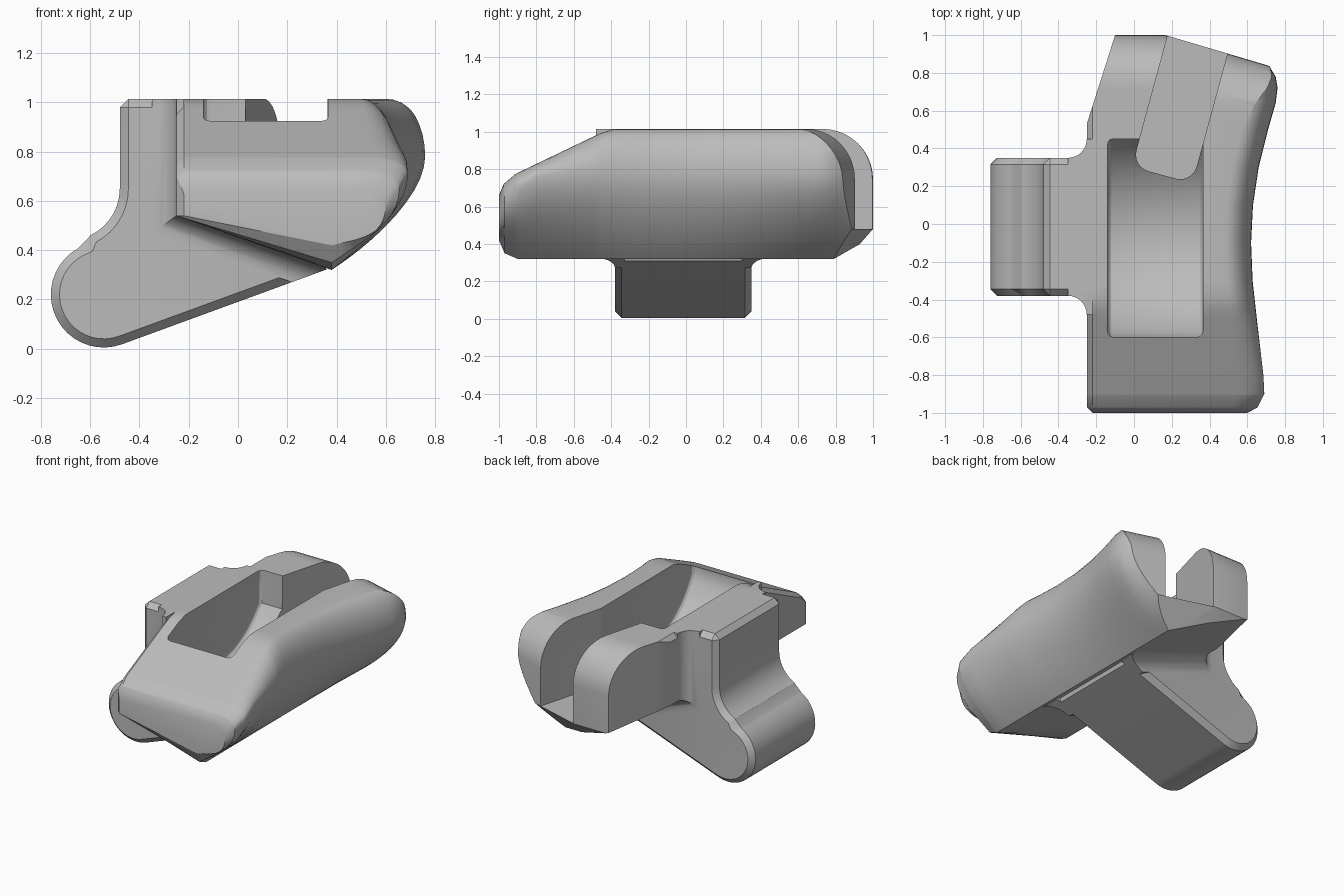
import bpy, bmesh, math
from mathutils import Vector, Matrix

if "Cube" in bpy.data.objects:
    bpy.data.objects.remove(bpy.data.objects["Cube"])

TOP = 1.015
KEEL = (0.38, 0.32)
ARM_Y, ARM_HALF, FILLET = -0.015, 0.365, 0.1


def arc(cx, cy, rx, ry, a0, a1, n):
    return [(cx + rx * math.cos(math.radians(a0 + (a1 - a0) * i / n)),
             cy + ry * math.sin(math.radians(a0 + (a1 - a0) * i / n))) for i in range(n + 1)]


def loft(name, rings):
    """Closed skin through rings of equal length, capped at both ends."""
    bm = bmesh.new()
    vs = [[bm.verts.new(p) for p in ring] for ring in rings]
    n = len(rings[0])
    for a, b in zip(vs, vs[1:]):
        for i in range(n):
            j = (i + 1) % n
            bm.faces.new((a[i], a[j], b[j], b[i]))
    bm.faces.new(vs[0])
    bm.faces.new(vs[-1])
    bmesh.ops.recalc_face_normals(bm, faces=bm.faces)
    mesh = bpy.data.meshes.new(name)
    bm.to_mesh(mesh)
    bm.free()
    obj = bpy.data.objects.new(name, mesh)
    bpy.context.collection.objects.link(obj)
    return obj


def prism(name, outline, axis, lo, hi):
    place = {"x": lambda p, t: (t, p[0], p[1]),
             "y": lambda p, t: (p[0], t, p[1]),
             "z": lambda p, t: (p[0], p[1], t)}[axis]
    return loft(name, [[place(p, t) for p in outline] for t in (lo, hi)])


def apply(obj, mod):
    bpy.context.view_layer.objects.active = obj
    bpy.ops.object.modifier_apply(modifier=mod.name)


def boolean(obj, other, operation):
    mod = obj.modifiers.new("cut", "BOOLEAN")
    mod.operation, mod.object, mod.solver = operation, other, "EXACT"
    apply(obj, mod)
    bpy.data.objects.remove(other)


def bevel(obj, width, segments):
    mod = obj.modifiers.new("edge", "BEVEL")
    mod.width, mod.segments = width, segments
    mod.limit_method, mod.angle_limit = "ANGLE", math.radians(40)
    mod.use_clamp_overlap = False
    apply(obj, mod)


def sample(table, y):
    """Linear lookup in a list of (y, value)."""
    for (y0, a), (y1, b) in zip(table, table[1:]):
        if y <= y1:
            return a + (b - a) * max(0, y - y0) / (y1 - y0)
    return table[-1][1]


# Main bar: cross-sections along y with a waisted bulging side and a sloping front
side_x = [(-1, .6), (-.97, .655), (-.9, .69), (-.8, .685), (-.5, .65), (-.3, .628), (-.1, .62),
          (.1, .63), (.3, .66), (.5, .71), (.64, .75), (.72, .76), (.78, .75), (.83, .72), (1.1, .6)]
top_z = [(-1, .66), (-.975, .72), (-.91, .775), (-.5, .972), (-.45, .995), (-.38, TOP), (1.1, TOP)]
keel_z = [(-1, .42), (-.97, .35), (-.9, .32), (1.1, .32)]
wall_x = [(-1, -.22), (-.97, -.25), (1.1, -.25)]
stations = sorted({y for t in (side_x, top_z, keel_z) for y, _ in t})


def section(y):
    xr, zt, zk, xl = (sample(t, y) for t in (side_x, top_z, keel_z, wall_x))
    wide = min(.78, zt - .07)
    pts = [(xl, .54), (KEEL[0], zk)]
    a, d = Vector((KEEL[0], zk)), Vector((xr, wide))
    b, c = Vector(((a.x + xr) / 2 + .01, .45)), Vector((xr, wide - .14))
    for i in range(1, 10):
        t = i / 10
        pts.append(tuple(a * (1-t)**3 + b * 3*t*(1-t)**2 + c * 3*t*t*(1-t) + d * t**3))
    pts += arc(xr - .14, wide, .14, zt - wide, 0, 90, 8)
    pts += [(xl + .03, zt), (xl, zt - .03)]
    return [(x, y, z) for x, z in pts]


body = loft("clamp_body", [section(y) for y in stations])

# Rounded back end, once square and once turned along the slot
turn = math.radians(-16.5)
back = [(-2, 0), (.86, .32), (1, .48)] + arc(.73, .745, .27, .27, 0, 90, 10) + [(-2, TOP)]
back = [(y, z if z < TOP - .001 else 1.2) for y, z in back[:-2]] + [(.73, TOP), (.6, 1.05), (-2, 1.05)]
square_end = prism("square_end", back, "x", -2, 2)
boolean(body, square_end, "INTERSECT")
turned_end = prism("turned_end", back, "x", -2, 2)
turned_end.data.transform(Matrix.Translation((.2, .99, 0)) @ Matrix.Rotation(turn, 4, "Z")
                          @ Matrix.Translation((0, -1, 0)))
boolean(body, turned_end, "INTERSECT")
wedge = prism("wedge", [(-.3, .373), (-.1, 1), (-.04, 1.19), (-.5, 1.19), (-.5, .373)], "z", 0, 1.2)
boolean(body, wedge, "DIFFERENCE")

# Side arm with a rounded foot
arm_outline = ([(-.48, TOP)] + arc(-.69, .65, .21, .21, 0, -65, 7)
               + arc(-.545, .22, .215, .215, 110, 290, 20)
               + [(.36, .322), (.2, .6), (-.15, .85), (-.15, TOP)])
arm = prism("arm", arm_outline, "y", ARM_Y - ARM_HALF, ARM_Y + ARM_HALF)
bevel(arm, .035, 1)
boolean(body, arm, "UNION")

# Concave blends between arm and bar
n1, n2 = Vector((-1, 0)), Vector((-.33, -.944))
path = [(Vector((-.25, TOP)), n1), (Vector((-.25, .54)), (n1 + n2) / (1 + n1.dot(n2))),
        (Vector(KEEL), n2)]
blend = [(FILLET - x, FILLET - y) for x, y in arc(0, 0, FILLET, FILLET, 0, 90, 8)]
blend += [(FILLET, -.05), (-.03, -.05), (-.03, FILLET)]
for sign in (-1, 1):
    fillet = loft("fillet", [[((p + m * d).x, ARM_Y + sign * (ARM_HALF + e), (p + m * d).y)
                              for d, e in blend] for p, m in path])
    boolean(fillet, prism("trim", arm_outline, "y", -.7, .7), "INTERSECT")
    boolean(body, fillet, "UNION")

# Pocket with a scooped floor
scoop = arc(-.05, 1.12, .6, .6, 204, 326, 24)
scoop = [(-.6, 1.3)] + scoop + [(.455, 1.3)]
pocket = prism("pocket", scoop, "x", -.14, .365)
bevel(pocket, .03, 3)
boolean(body, pocket, "DIFFERENCE")

# Angled slot open at the back
slot_plan = (arc(-.075, -.62, .09, .09, 180, 270, 6) + arc(.075, -.62, .09, .09, 270, 360, 6)
             + [(.165, .6), (-.165, .6)])
slot = prism("slot", slot_plan, "z", .48, 1.3)
slot.data.transform(Matrix.Translation((.335, .945, 0)) @ Matrix.Rotation(turn * .92, 4, "Z"))
boolean(body, slot, "DIFFERENCE")

# Plain grey finish
grey = bpy.data.materials.new("plain grey")
grey.use_nodes = True
color = (.5, .5, .5, 1)
grey.diffuse_color = color
grey.node_tree.nodes["Principled BSDF"].inputs["Base Color"].default_value = color
body.data.materials.clear()
body.data.materials.append(grey)
for poly in body.data.polygons:
    poly.material_index = 0
bpy.ops.object.select_all(action="DESELECT")
body.select_set(True)
bpy.context.view_layer.objects.active = body
bpy.ops.object.shade_smooth_by_angle(angle=math.radians(28))
